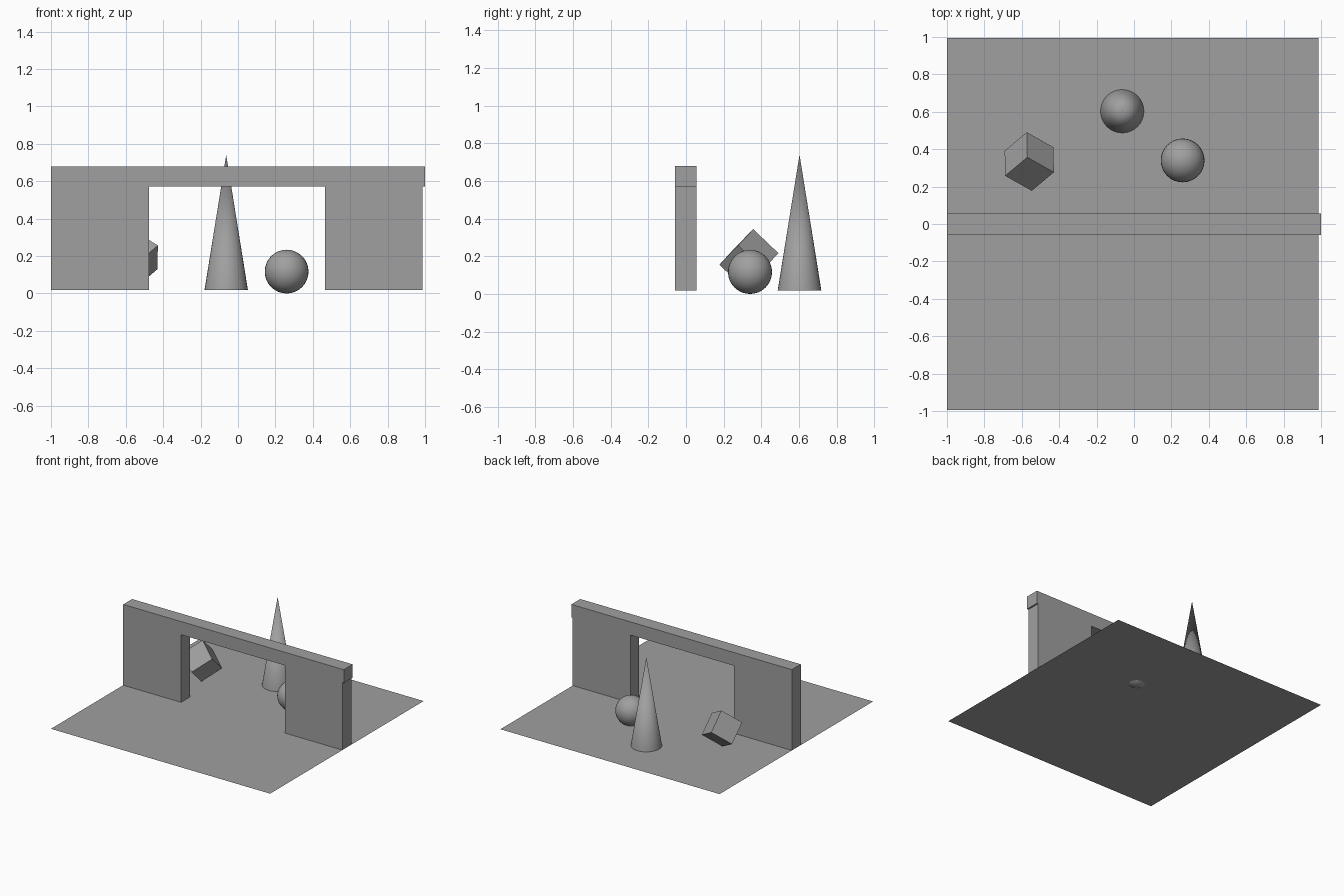
import bpy
import math
from mathutils import Matrix, Vector

default = bpy.data.objects.get("Cube")
if default:
    bpy.data.objects.remove(default, do_unlink=True)

# One plain grey for everything
grey = bpy.data.materials.new("plain grey")
grey.use_nodes = True
GREY = (0.35, 0.35, 0.35, 1.0)
grey.diffuse_color = GREY
grey.node_tree.nodes["Principled BSDF"].inputs["Base Color"].default_value = GREY


def finish(name, smooth=False):
    obj = bpy.context.object
    obj.name = name
    obj.data.name = name
    obj.data.materials.append(grey)
    if smooth:
        bpy.ops.object.shade_smooth_by_angle(angle=math.radians(30))
    return obj


def box(name, low, high):
    low, high = Vector(low), Vector(high)
    bpy.ops.mesh.primitive_cube_add(size=1)
    obj = finish(name)
    obj.data.transform(Matrix.Translation((low + high) / 2)
                       @ Matrix.Diagonal((*(high - low), 1)))
    return obj


FLOOR = 0.018
LINTEL = 0.572
FRONT, BACK = -0.058, 0.057

# Ground sheet
bpy.ops.mesh.primitive_plane_add(size=1.987, location=(-0.0065, 0, FLOOR))
finish("ground")

# Gateway: two wall panels carrying a beam that overhangs one end
box("right_wall", (-1, FRONT, FLOOR), (-0.475, BACK, LINTEL))
box("left_wall", (0.465, FRONT, FLOOR), (0.987, BACK, LINTEL))
box("beam", (-1, FRONT, LINTEL), (1, BACK, 0.68))

# Tall cone
HEIGHT = 0.722
bpy.ops.mesh.primitive_cone_add(vertices=32, radius1=0.116, depth=HEIGHT,
                                location=(-0.063, 0.603, FLOOR + HEIGHT / 2))
finish("cone", smooth=True)

# Ball, dipping slightly through the ground
bpy.ops.mesh.primitive_uv_sphere_add(segments=32, ring_count=16, radius=0.117,
                                     location=(0.26, 0.34, 0.117))
finish("ball", smooth=True)

# Tumbling cube standing on one corner
side_a = Vector((-0.5, 25, -23.8)).normalized()
side_b = Vector((26.5, -15, -16.2))
side_b = (side_b - side_b.project(side_a)).normalized()
turn = Matrix((side_a, side_b, side_a.cross(side_b))).transposed()
bpy.ops.mesh.primitive_cube_add(size=0.185, location=(-0.56, 0.334, 0.186),
                                rotation=turn.to_euler())
finish("tilted_cube")
